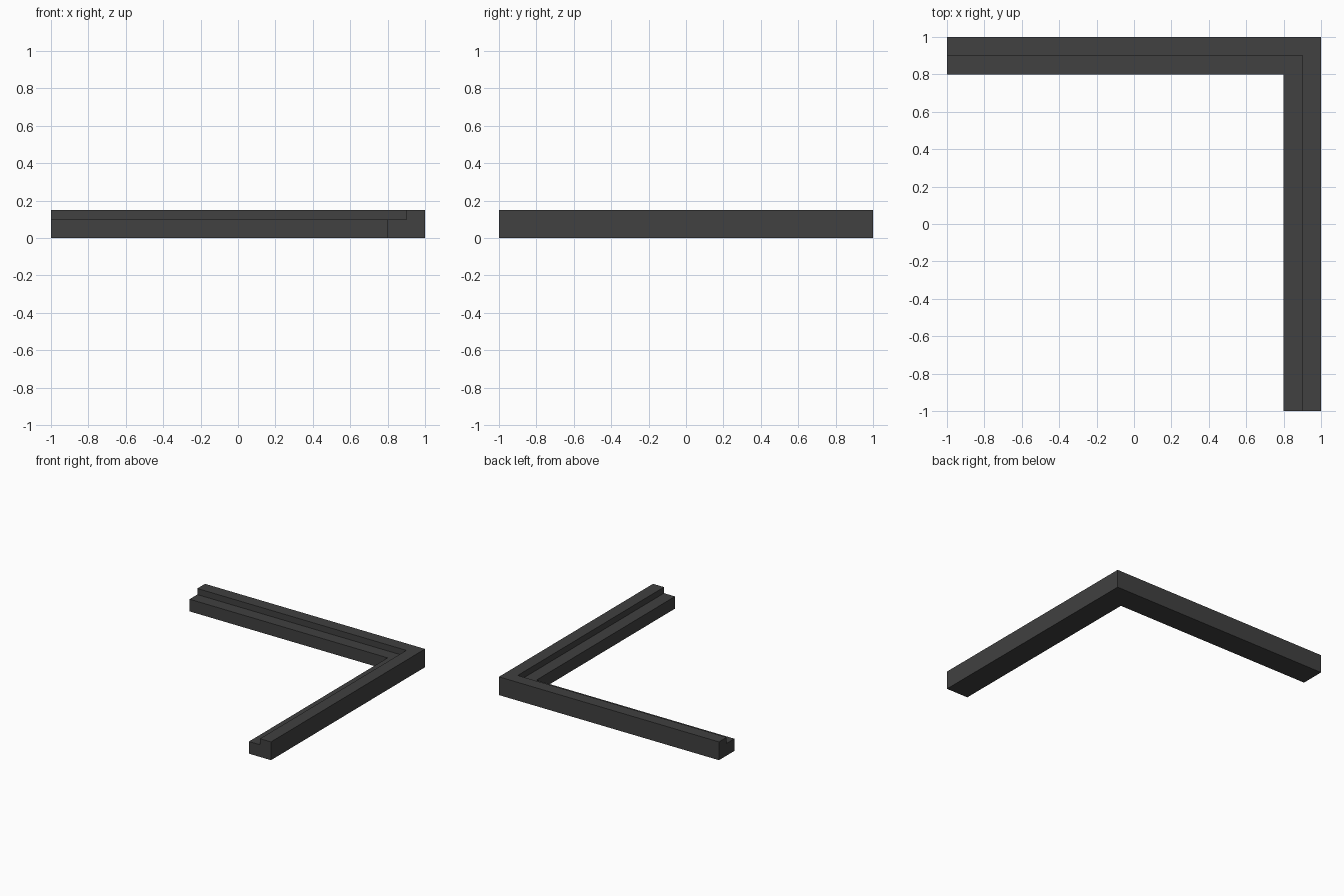
import bpy
import bmesh

cube = bpy.data.objects.get("Cube")
if cube:
    bpy.data.objects.remove(cube, do_unlink=True)

# Charcoal material
charcoal = bpy.data.materials.new("charcoal")
charcoal.use_nodes = True
color = (0.052, 0.052, 0.052, 1.0)
charcoal.diffuse_color = color
charcoal.node_tree.nodes["Principled BSDF"].inputs["Base Color"].default_value = color

# Stepped cross-section: (distance in from the outer edge, height)
WIDTH, LEDGE, HEIGHT, RIM = 0.2, 0.1, 0.15, 0.1
profile = [(0, 0), (WIDTH, 0), (WIDTH, LEDGE), (RIM, LEDGE), (RIM, HEIGHT), (0, HEIGHT)]

# Sweep the section along the back arm, round the mitred corner, down the side arm
bm = bmesh.new()
rings = [
    [bm.verts.new((-1, 1 - d, z)) for d, z in profile],
    [bm.verts.new((1 - d, 1 - d, z)) for d, z in profile],
    [bm.verts.new((1 - d, -1, z)) for d, z in profile],
]
for a, b in zip(rings, rings[1:]):
    for i in range(len(profile)):
        j = (i + 1) % len(profile)
        bm.faces.new((a[i], a[j], b[j], b[i]))

# Close both ends
bm.faces.new(rings[0])
bm.faces.new(rings[-1])

# Merge the flat mitred faces into clean L shapes
bmesh.ops.recalc_face_normals(bm, faces=bm.faces)
bmesh.ops.dissolve_limit(bm, angle_limit=0.01, verts=bm.verts, edges=bm.edges)

mesh = bpy.data.meshes.new("corner_frame")
bm.to_mesh(mesh)
bm.free()
mesh.materials.append(charcoal)
bpy.context.collection.objects.link(bpy.data.objects.new("corner_frame", mesh))
